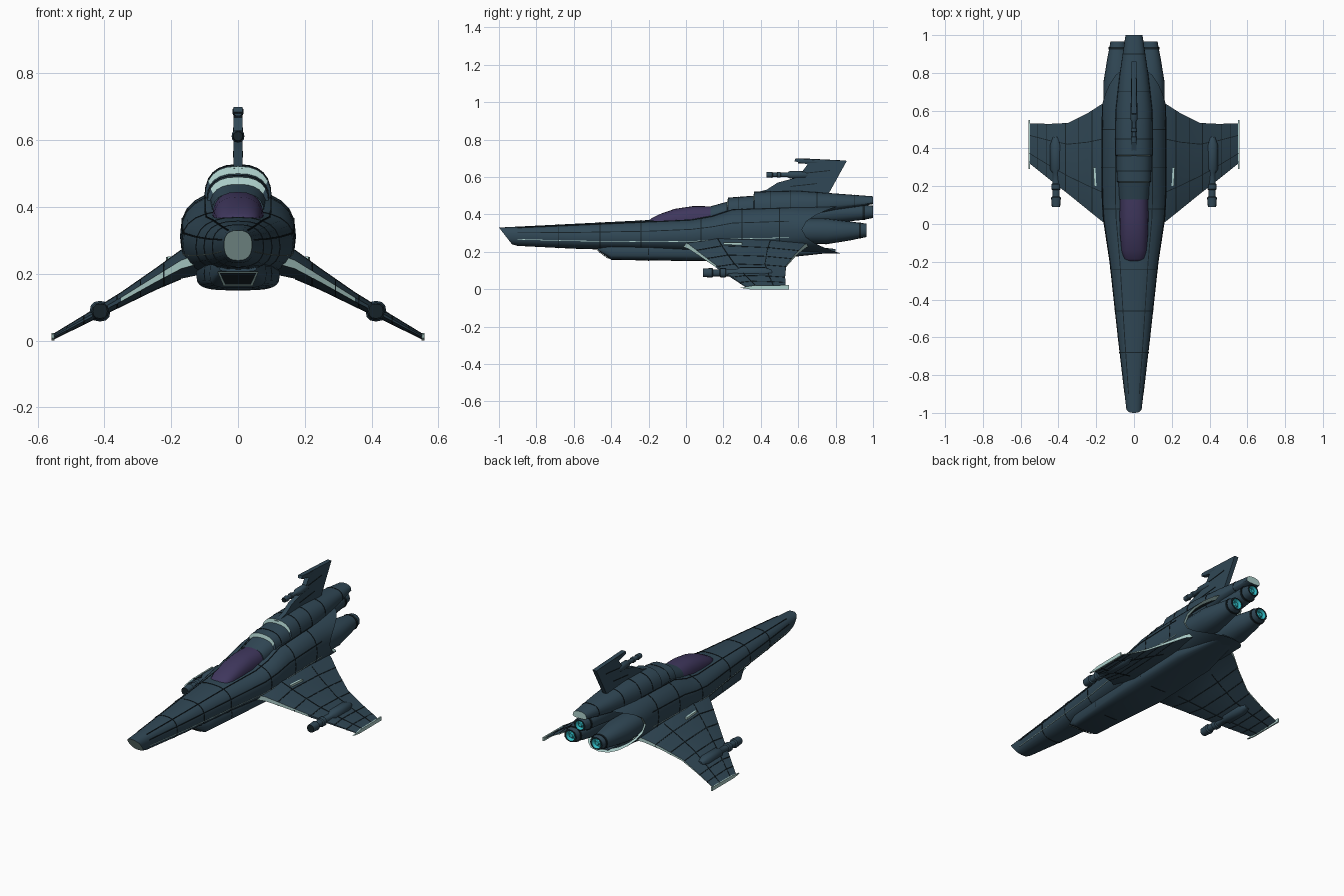
import bpy, bmesh, math
from mathutils import Vector

if "Cube" in bpy.data.objects:
    bpy.data.objects.remove(bpy.data.objects["Cube"])


def material(name, r, g, b):
    m = bpy.data.materials.new(name)
    m.use_nodes = True
    m.diffuse_color = (r, g, b, 1)
    m.node_tree.nodes["Principled BSDF"].inputs["Base Color"].default_value = (r, g, b, 1)
    return m


MATERIALS = [
    material("dark teal hull", .03, .064, .092),
    material("pale trim", .42, .63, .6),
    material("near black seam", .008, .016, .021),
    material("violet canopy", .05, .038, .11),
    material("cyan glow", .03, .5, .56),
]
HULL, PALE, SEAM, GLASS, GLOW = range(5)


def loft(name, rings, mat=HULL, start=None, end=None, mirror=False, angle=35):
    """Skin a list of equal rings; mat is an index or a rule(ring, side)."""
    rule = mat if callable(mat) else lambda i, k: mat
    bm = bmesh.new()
    rows = [[bm.verts.new(p) for p in ring] for ring in rings]
    n = len(rows[0])
    for i in range(len(rows) - 1):
        for k in range(n):
            j = (k + 1) % n
            f = bm.faces.new((rows[i][k], rows[i][j], rows[i + 1][j], rows[i + 1][k]))
            f.material_index = rule(i, k)
    bm.faces.new(rows[0]).material_index = rule(0, 0) if start is None else start
    bm.faces.new(rows[-1]).material_index = rule(0, 0) if end is None else end
    bmesh.ops.recalc_face_normals(bm, faces=bm.faces)
    mesh = bpy.data.meshes.new(name)
    bm.to_mesh(mesh)
    bm.free()
    for m in MATERIALS:
        mesh.materials.append(m)
    ob = bpy.data.objects.new(name, mesh)
    bpy.context.collection.objects.link(ob)
    bpy.ops.object.select_all(action='DESELECT')
    ob.select_set(True)
    bpy.context.view_layer.objects.active = ob
    bpy.ops.object.shade_smooth_by_angle(angle=math.radians(angle))
    if mirror:
        ob.modifiers.new("mirror", 'MIRROR')
    return ob


def ring(y, w, zb, zm, zt, n=2.5, cx=0, count=24):
    """Rounded section across y; y may be a function of height."""
    pts = []
    for k in range(count):
        a = math.tau * k / count
        c, s = math.cos(a), math.sin(a)
        x = cx + w * math.copysign(abs(c) ** (2 / n), c)
        z = zm + (zt - zm if s > 0 else zm - zb) * math.copysign(abs(s) ** (2 / n), s)
        pts.append(Vector((x, y(z) if callable(y) else y, z)))
    return pts


def station(table, t):
    """Interpolate a table of stations at t."""
    for a, b in zip(table, table[1:]):
        if a[0] <= t <= b[0] and b[0] > a[0]:
            f = (t - a[0]) / (b[0] - a[0])
            return [p + (q - p) * f for p, q in zip(a, b)]


def seam_rings(name, table, places, g=.002, mat=SEAM):
    for t in places:
        _, w, zb, zm, zt = station(table, t)
        loft(name, [ring(t + d, w + g, zb - g, zm, zt + g) for d in (-g, g)], mat)


def seam_line(name, pts, axis, mat=SEAM, r=.0022):
    """Thin square strip following points, running mainly along an axis."""
    side = Vector((r, 0, 0)) if axis == 'y' else Vector((0, r, 0))
    up = Vector((0, 0, r))
    loft(name, [[p + side + up, p - side + up, p - side - up, p + side - up] for p in pts],
         mat, mirror=True)


# Main hull with slanted pale nose face and scooped, pale-rimmed tail
def nose(z):
    return -1 + .07 * (.33 - z) / .09


def scoop(z):
    return .62 + .18 * ((z - .32) / .12) ** 2


hull = [
    (-.9, .05, .232, .285, .335),
    (-.6, .086, .217, .28, .35),
    (-.2, .13, .205, .28, .37),
    (.03, .165, .19, .29, .38),
    (.14, .171, .19, .3, .4),
    (.25, .172, .19, .31, .44),
    (.55, .171, .19, .32, .45),
]
hull_rings = [ring(nose, .042, .24, .288, .33)] + [ring(*s) for s in hull]
tail_rings = [ring(scoop, .17, .192, .32, .45), ring(scoop, .157, .202, .32, .438),
              ring(.6, .15, .21, .32, .43)]
rim = len(hull_rings)
loft("main_hull", hull_rings + tail_rings,
     lambda i, k: PALE if i == rim else SEAM if i > rim else HULL, PALE, SEAM)
seam_rings("hull_seam", hull, (-.68, -.46, -.24, .08, .3, .5))
seam_line("side_trim", [r[23] for r in hull_rings[1:]], 'y', PALE, .0015)
for k in (1, 4):
    seam_line("hull_length_seam", [r[k] for r in hull_rings[1:]], 'y')

# Belly pod with framed front intake
belly = [
    (-.47, .055, .207, .215, .25),
    (-.4, .085, .157, .2, .25),
    (.1, .125, .15, .2, .25),
    (.5, .12, .165, .21, .25),
    (.8, .05, .198, .205, .215),
]
loft("belly_pod", [ring(*s, n=3.5) for s in belly])
seam_rings("belly_seam", belly, (-.2, .2))
for name, w, low, high, out, mat in (("intake_frame", .062, .163, .207, .004, PALE),
                                     ("intake_mouth", .055, .168, .203, .006, SEAM)):
    def slope(z, d):
        return -.402 - 1.4 * (z - .157) - d
    outline = [(-w * .7, low), (w * .7, low), (w, high), (-w, high)]
    loft(name, [[Vector((x, slope(z, d), z)) for x, z in outline] for d in (0, out)], mat)

# Stepped dorsal spine, with pale step faces and a pale tail lining
spine = [
    (.13, .078, .34, .38, .443),
    (.22, .084, .34, .4, .468),
    (.225, .092, .34, .41, .49),
    (.36, .094, .35, .42, .5),
    (.365, .1, .36, .42, .522),
    (.6, .098, .38, .43, .527),
    (.8, .075, .42, .45, .512),
    (1, .045, .455, .465, .497),
]
loft("dorsal_spine", [ring(*s) for s in spine],
     lambda i, k: PALE if i in (1, 3) and 1 < k < 10 else HULL, HULL, PALE, angle=30)
seam_rings("spine_seam", spine, (.28, .45, .56, .7, .9))

# Cockpit canopy
canopy = [
    (-.2, .035, .33, .35, .366),
    (-.185, .056, .33, .35, .38),
    (-.14, .067, .33, .355, .402),
    (-.06, .074, .33, .36, .43),
    (.04, .077, .33, .365, .445),
    (.15, .076, .33, .365, .443),
]
loft("canopy", [ring(*s) for s in canopy], GLASS, angle=60)


# Engines with a lip and a glowing core
def engine(name, cx, profile, lip, mirror):
    rings = [ring(y, r, z - r * .9, z, z + r * .9, 2.2, cx, 16) for y, r, z in profile]
    y, r, z = profile[-1]
    for back, f in ((0, .75), (.02, .6)):
        rings.append(ring(y - back, r * f, z - r * f, z, z + r * f, 2, cx, 16))
    last = len(profile) - 1
    loft(name, rings, lambda i, k: SEAM if i == last else GLOW if i > last else HULL,
         HULL, GLOW, mirror)
    y0, r0, z0 = profile[lip]
    loft(name + "_band", [ring(y0 + d, r0 + .004, z0 - r0 * .95, z0, z0 + r0 * .95, 2.2, cx, 16)
                          for d in (-.006, .006)], SEAM, mirror=mirror)
    star = [ring(y + d, r * f, z - r * f, z, z + r * f, 2, cx, 8)
            for d, f in ((-.03, .55), (-.004, .3))]
    loft(name + "_core", star, GLOW, mirror=mirror)


engine("lower_engines", .085, [(.58, .075, .31), (.75, .077, .31), (.88, .056, .312),
                               (.93, .046, .314), (.965, .04, .315)], 3, True)
engine("upper_engine", 0, [(.58, .06, .39), (.8, .055, .405), (.95, .045, .412),
                           (1, .036, .414)], 2, False)

# Swept, drooping wings: x, leading y, trailing y, height, thickness
wing = [
    (.1, -.04, .67, .25, .1),
    (.17, .015, .635, .228, .085),
    (.245, .075, .587, .185, .062),
    (.35, .16, .535, .123, .04),
    (.45, .238, .53, .068, .026),
    (.552, .32, .533, .012, .014),
]
SECTION = [(0, .15), (.25, .5), (.7, .36), (1, .12)]


def wing_ring(s, g=0):
    x, y0, y1, z, t = s
    top = [(x, y0 + (y1 - y0) * u, z + h * t + g) for u, h in SECTION]
    low = [(x, y0 + (y1 - y0) * u, z - h * t - g) for u, h in reversed(SECTION)]
    return [Vector(p) for p in top + low]


wing_rings = [wing_ring(s) for s in wing]
loft("wings", wing_rings,
     lambda i, k: PALE if k == 3 or (k == 7 and i < 3) else HULL, mirror=True, angle=25)
for x in (.22, .29, .36, .46, .51):
    a, b = station(wing, x), station(wing, x + .004)
    loft("wing_seam", [wing_ring(a, .0015), wing_ring(b, .0015)], SEAM, mirror=True)
for k in (1, 2, 5, 6):
    seam_line("wing_span_seam", [r[k] for r in wing_rings[1:]], 'x')
seam_line("wing_root_vent", [Vector((.205, .2, .245)), Vector((.21, .3, .243))], 'y', PALE, .006)

# Pale fences on the wing tips
fence = [(.29, .008), (.36, .02), (.55, .022), (.55, 0), (.34, 0)]
loft("wing_tip_fences", [[Vector((x, y, z)) for y, z in fence] for x in (.55, .558)],
     PALE, mirror=True)


# Guns: muzzle, barrel and housing turned along one axis
def gun(name, x, y, z, size, mirror):
    profile = [(0, .022), (.05, .026), (.055, .019), (.09, .019), (.095, .025),
               (.12, .025), (.125, .019), (.18, .019), (.2, .031), (.33, .031), (.37, .016)]
    rings = []
    for d, r in profile:
        r *= size
        rings.append(ring(y + d * size, r, z - r, z, z + r, 2.4, x, 12))
    loft(name, rings, HULL, SEAM, HULL, mirror)


gun("wing_guns", .413, .09, .088, 1, True)
gun("fin_gun", 0, .43, .612, .62, False)

# Tail fin with a tip rail
fin = [(.36, .515), (.43, .532), (.49, .57), (.6, .6), (.65, .668),
       (.58, .684), (.585, .7), (.86, .687), (.765, .515)]
loft("tail_fin", [[Vector((x, y, z)) for y, z in fin] for x in (-.013, .013)])
loft("fin_tip_rail", [ring(y, w, z - .014, z, z + .013, 3, 0, 12)
                      for y, w, z in ((.6, .012, .686), (.64, .017, .686), (.84, .007, .676))])
for y, z in ((.56, .55), (.63, .62)):
    pts = [Vector((.013, y, z)), Vector((.013, y + .14, z + .015))]
    seam_line("fin_seam", pts, 'y')
